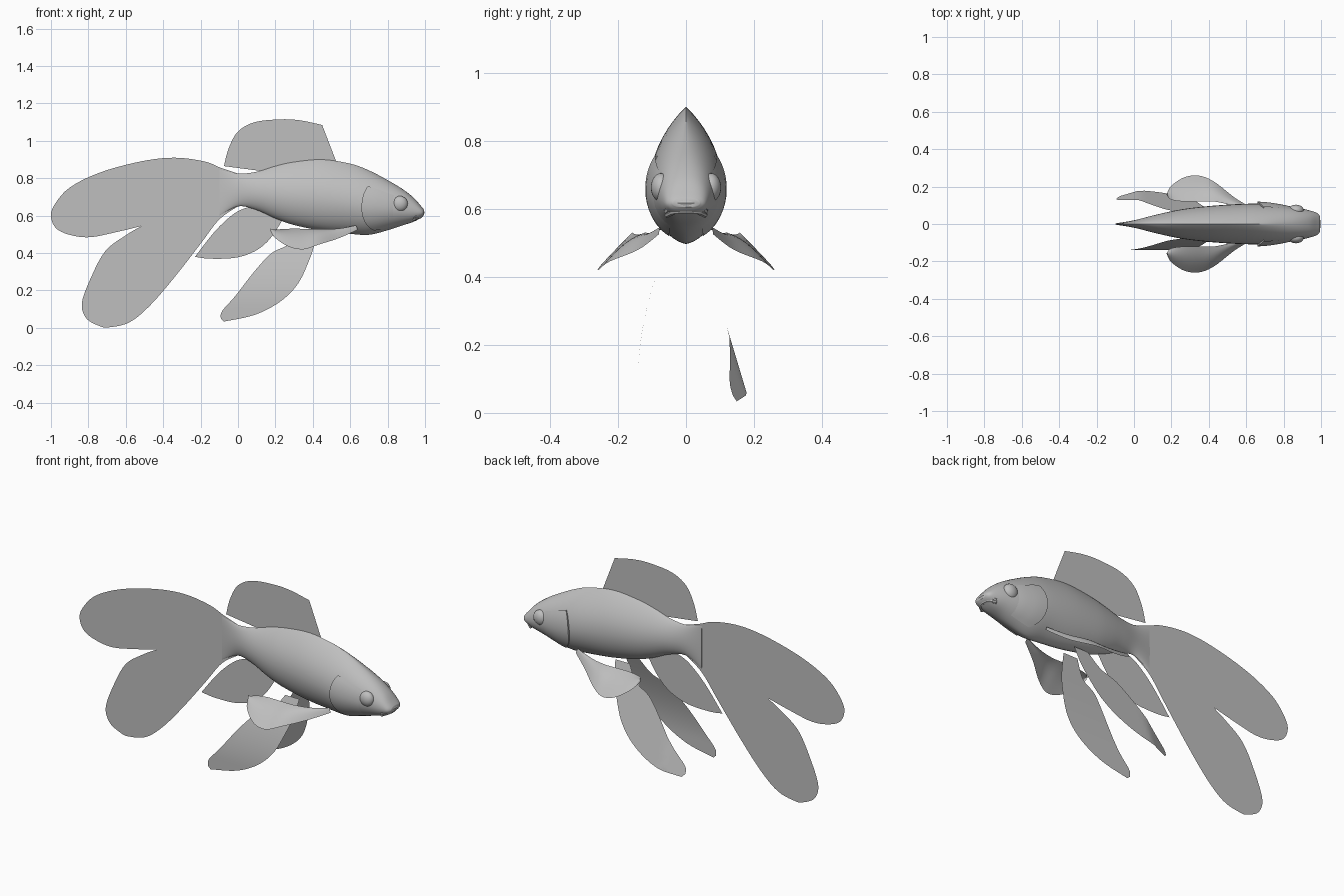
import bpy, bmesh, math
from mathutils import Vector

if "Cube" in bpy.data.objects:
    bpy.data.objects.remove(bpy.data.objects["Cube"])

grey = bpy.data.materials.new("pale_grey")
grey.diffuse_color = (0.52, 0.52, 0.52, 1)
grey.use_nodes = True
grey.node_tree.nodes["Principled BSDF"].inputs["Base Color"].default_value = grey.diffuse_color


def spline(pts, n=6):
    """Catmull-Rom samples through points of any dimension."""
    out = []
    for i in range(len(pts) - 1):
        a, b, c, d = (pts[max(i - 1, 0)], pts[i], pts[i + 1], pts[min(i + 2, len(pts) - 1)])
        for k in range(n):
            t = k / n
            out.append(tuple(0.5 * (2 * q + (r - p) * t + (2 * p - 5 * q + 4 * r - s) * t * t
                                    + (3 * q - p - 3 * r + s) * t ** 3)
                             for p, q, r, s in zip(a, b, c, d)))
    return out + [tuple(pts[-1])]


def make(name, verts, faces, smooth=40):
    me = bpy.data.meshes.new(name)
    me.from_pydata(verts, [], faces)
    bm = bmesh.new()
    bm.from_mesh(me)
    bmesh.ops.remove_doubles(bm, verts=bm.verts, dist=0.0002)
    bmesh.ops.recalc_face_normals(bm, faces=bm.faces)
    bm.to_mesh(me)
    bm.free()
    ob = bpy.data.objects.new(name, me)
    bpy.context.collection.objects.link(ob)
    me.materials.append(grey)
    bpy.ops.object.select_all(action='DESELECT')
    ob.select_set(True)
    bpy.context.view_layer.objects.active = ob
    bpy.ops.object.shade_smooth_by_angle(angle=math.radians(smooth))
    return ob


def grid(name, rows, closed=False, caps=False):
    """Skin a list of equally long point rows."""
    m = len(rows[0])
    verts = [p for r in rows for p in r]
    faces = [(i * m + j, i * m + (j + 1) % m, (i + 1) * m + (j + 1) % m, (i + 1) * m + j)
             for i in range(len(rows) - 1) for j in range(m if closed else m - 1)]
    if caps:
        faces += [tuple(range(m)), tuple(range(len(verts) - m, len(verts)))]
    return make(name, verts, faces)


# Body stations: x, top, bottom, half width, top sharpness, bottom sharpness
stations = spline([
    (-0.10, 0.845, 0.60, 0.003, 1.5, 1.2), (0.0, 0.825, 0.65, 0.02, 1.5, 1.2),
    (0.10, 0.835, 0.63, 0.045, 1.6, 1.2), (0.20, 0.865, 0.585, 0.068, 1.8, 1.2),
    (0.30, 0.887, 0.55, 0.085, 1.9, 1.2), (0.45, 0.90, 0.52, 0.10, 1.9, 1.2),
    (0.60, 0.878, 0.503, 0.108, 1.8, 1.3), (0.70, 0.842, 0.498, 0.108, 1.5, 1.3),
    (0.80, 0.79, 0.522, 0.10, 1.2, 1.2), (0.88, 0.742, 0.548, 0.086, 1.0, 1.0),
    (0.94, 0.695, 0.568, 0.072, 0.9, 0.8), (0.98, 0.65, 0.59, 0.058, 0.8, 0.7),
    (0.995, 0.632, 0.605, 0.04, 0.8, 0.7)], 5)


def skin(st, a):
    """Point on the body section st at angle a (0 = side, 90 = ridge)."""
    x, top, bot, w, pt, pb = st
    zc = bot + 0.45 * (top - bot)
    s, c = math.sin(a), math.cos(a)
    y = math.copysign(w * abs(c) ** (pt if s > 0 else pb), c)
    return (x, y, zc + s * (top - zc if s > 0 else zc - bot))


def station(x):
    for a, b in zip(stations, stations[1:]):
        if a[0] <= x <= b[0]:
            f = (x - a[0]) / (b[0] - a[0])
            return tuple(p + (q - p) * f for p, q in zip(a, b))
    return stations[-1]


N = 40
grid("body", [[skin(s, 2 * math.pi * j / N) for j in range(N)] for s in stations], True, True)


# Gill covers: raised shells with a curved rear edge, fading into the head
def gill_cover(name, side):
    rows = []
    for k in range(19):
        a = math.radians(-58 + 90 * k / 18)
        u = (k - 10.5) / 9
        edge = 0.66 + 0.05 * u * u
        lift = 0.5 + 0.5 * max(0, 1 - u * u)
        row = []
        for f, off in ((0, -0.006), (0, 0.011), (0.2, 0.010), (0.4, 0.007),
                       (0.6, 0.004), (0.8, 0.001), (1, -0.004)):
            x, y, z = skin(station(edge + (0.86 - edge) * f), a)
            o = off * lift
            row.append((x, side * (y + o * math.cos(a)), z + o * math.sin(a)))
        rows.append(row)
    grid(name, rows)


# Eyes: flattened balls
def eye(name, side):
    bpy.ops.mesh.primitive_uv_sphere_add(segments=24, ring_count=14, radius=0.042,
                                         location=(0.866, side * 0.073, 0.663))
    ob = bpy.context.object
    ob.name = name
    ob.scale = (1, 0.72, 1)
    ob.data.materials.append(grey)
    bpy.ops.object.shade_smooth_by_angle(angle=math.radians(40))


# Lips: bent tubes around the snout, corners turned down
def lip(name, mid, corner, r):
    pts = [(corner[0], -0.056, corner[1]), (mid[0] - 0.008, -0.034, mid[1] - 0.002),
           (mid[0], 0, mid[1]), (mid[0] - 0.008, 0.034, mid[1] - 0.002),
           (corner[0], 0.056, corner[1])]
    path = spline(pts, 5)
    rows = []
    for i, p in enumerate(path):
        t = Vector(path[min(i + 1, len(path) - 1)]) - Vector(path[max(i - 1, 0)])
        t.normalize()
        n = t.cross(Vector((0, 0, 1))).normalized()
        b = t.cross(n)
        rows.append([tuple(Vector(p) + r * (n * math.cos(k * math.pi / 4) + b * math.sin(k * math.pi / 4)))
                     for k in range(8)])
    grid(name, rows, True, True)


lip("upper_lip", (0.988, 0.617), (0.945, 0.592), 0.010)
lip("lower_lip", (0.975, 0.594), (0.94, 0.582), 0.009)


# Flat middle fins: smooth runs joined at sharp corners, filled as one sheet
def flat_fin(name, *runs):
    pts = []
    for run in runs:
        pts += spline(run, 5)[:-1]
    pts.append(runs[-1][-1])
    make(name, [(x, 0, z) for x, z in pts], [tuple(range(len(pts)))])


flat_fin("tail_fin",
         [(0, 0.825), (-0.09, 0.855), (-0.18, 0.89), (-0.34, 0.91), (-0.52, 0.89), (-0.74, 0.83),
          (-0.90, 0.75), (-0.98, 0.66), (-1.0, 0.595), (-0.97, 0.53), (-0.89, 0.495),
          (-0.79, 0.485), (-0.66, 0.51), (-0.515, 0.545)],
         [(-0.515, 0.545), (-0.60, 0.495), (-0.71, 0.41), (-0.79, 0.26), (-0.835, 0.13),
          (-0.81, 0.05), (-0.74, 0.01), (-0.69, 0.003), (-0.58, 0.03), (-0.47, 0.12),
          (-0.34, 0.27), (-0.20, 0.45), (-0.10, 0.58), (0, 0.65)])
flat_fin("dorsal_fin",
         [(-0.075, 0.865), (-0.05, 0.96), (0, 1.05), (0.09, 1.10), (0.225, 1.115),
          (0.33, 1.11), (0.45, 1.085)],
         [(0.45, 1.085), (0.525, 0.89)],
         [(0.525, 0.89), (0.4, 0.87), (0.2, 0.84), (0.13, 0.838)])
flat_fin("anal_fin",
         [(-0.23, 0.38), (-0.12, 0.52), (-0.015, 0.615), (0.07, 0.65)],
         [(0.07, 0.65), (0.24, 0.58)],
         [(0.24, 0.58), (0.17, 0.475), (0.09, 0.41), (-0.015, 0.375), (-0.15, 0.37), (-0.23, 0.38)])


# Paired fins: curved sheets stretched between two edges
def paired_fin(name, edge_a, edge_b, shape, n=8):
    rows = []
    for a, b in zip(spline(edge_a, 5), spline(edge_b, 5)):
        rows.append([shape([p + (q - p) * k / n for p, q in zip(a, b)], k / n) for k in range(n + 1)])
    grid(name, rows)


pelvic_rear = [(0.33, 0.53), (0.27, 0.447), (0.18, 0.40), (0.09, 0.305), (-0.015, 0.17),
               (-0.085, 0.09), (-0.092, 0.05)]
pelvic_front = [(0.42, 0.53), (0.405, 0.435), (0.38, 0.36), (0.32, 0.235), (0.225, 0.14),
                (0.09, 0.07), (-0.075, 0.034)]
pectoral_out = [(0.64, 0.08, 0.525), (0.54, 0.14, 0.48), (0.43, 0.225, 0.445), (0.35, 0.258, 0.42),
                (0.27, 0.25, 0.435), (0.20, 0.205, 0.48), (0.175, 0.16, 0.515)]
pectoral_in = [(0.62, 0.07, 0.54), (0.52, 0.10, 0.53), (0.43, 0.12, 0.53), (0.35, 0.12, 0.53),
               (0.27, 0.12, 0.53), (0.20, 0.13, 0.525), (0.175, 0.155, 0.518)]


def pelvic_left(p, f):
    d = min(1, (0.53 - p[1]) / 0.42)
    return (p[0], 0.045 + 0.095 * math.sin(d * math.pi / 2), p[1])


def pelvic_right(p, f):
    return (p[0], 0.04 + 0.3 * (0.52 - p[1]) - 0.35 * max(0, 0.03 - p[0]), p[1])


for side, label in ((-1, "right"), (1, "left")):
    gill_cover(label + "_gill_cover", side)
    eye(label + "_eye", side)
    bend = pelvic_left if side < 0 else pelvic_right
    paired_fin(label + "_pelvic_fin", pelvic_rear, pelvic_front,
               lambda p, f: (bend(p, f)[0], side * bend(p, f)[1], p[1]))
    paired_fin(label + "_pectoral_fin", pectoral_out, pectoral_in,
               lambda p, f: (p[0], side * p[1], p[2] + 0.015 * math.sin(math.pi * f)))
